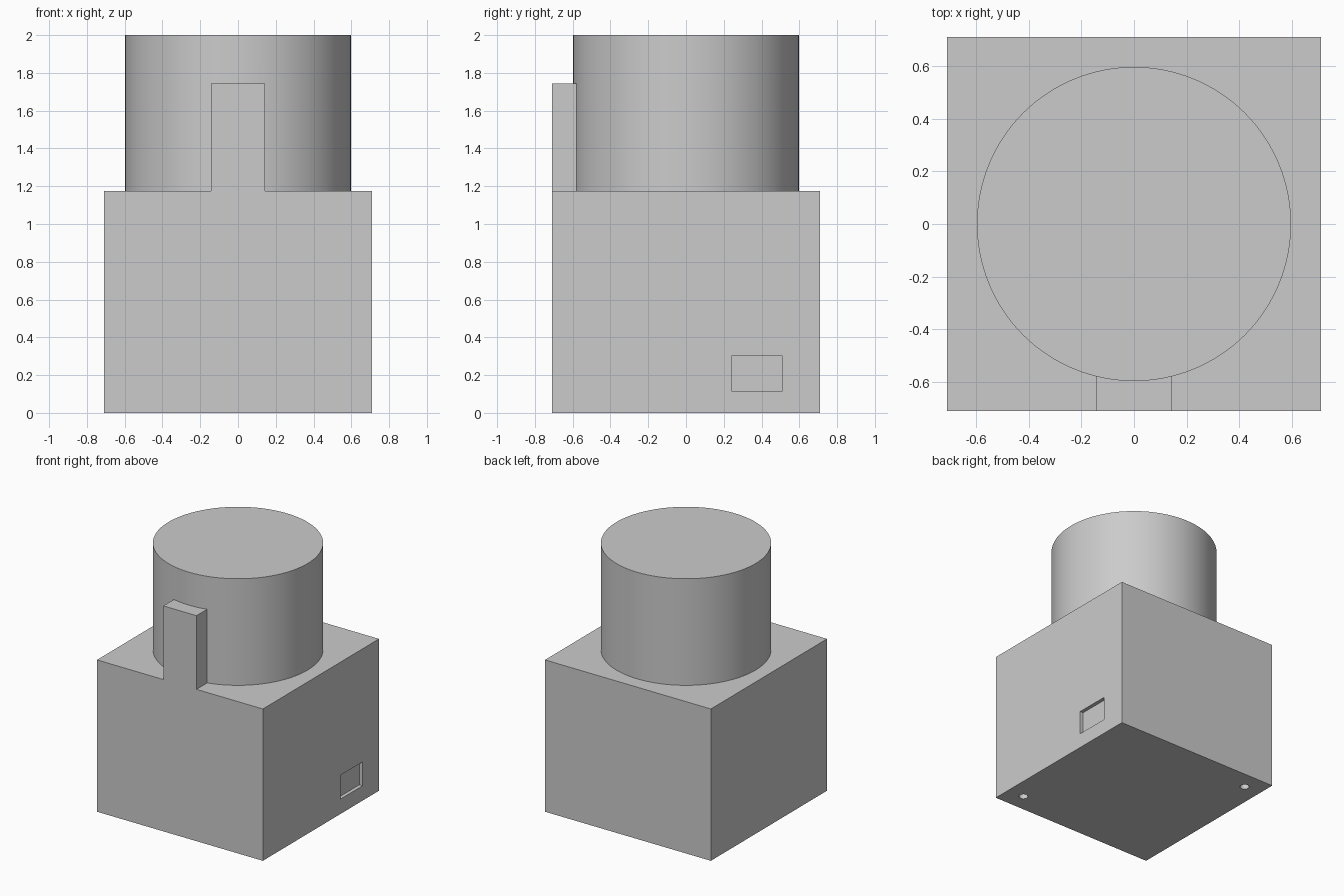
import bpy
import math

if "Cube" in bpy.data.objects:
    bpy.data.objects.remove(bpy.data.objects["Cube"], do_unlink=True)

HALF, DECK, TOP = 0.71, 1.175, 2.0

grey = bpy.data.materials.new("plain_grey")
grey.use_nodes = True
colour = (0.6, 0.6, 0.6, 1)
grey.diffuse_color = colour
grey.node_tree.nodes["Principled BSDF"].inputs["Base Color"].default_value = colour


def finish(name):
    obj = bpy.context.object
    obj.name = name
    obj.data.materials.append(grey)
    bpy.ops.object.transform_apply(location=True, rotation=True, scale=True)
    return obj


def box(name, low, high):
    centre = [(a + b) / 2 for a, b in zip(low, high)]
    bpy.ops.mesh.primitive_cube_add(size=1, location=centre)
    bpy.context.object.scale = [b - a for a, b in zip(low, high)]
    return finish(name)


def cylinder(name, x, y, bottom, top, radius, sides):
    bpy.ops.mesh.primitive_cylinder_add(
        vertices=sides, radius=radius, depth=top - bottom,
        location=(x, y, (bottom + top) / 2))
    return finish(name)


def combine(target, tool, operation):
    mod = target.modifiers.new(operation.title(), "BOOLEAN")
    mod.operation = operation
    mod.solver = "EXACT"
    mod.object = tool
    bpy.context.view_layer.objects.active = target
    bpy.ops.object.modifier_apply(modifier=mod.name)
    bpy.data.objects.remove(tool, do_unlink=True)


# Square housing with the round drum and the front post rising from it
housing = box("housing", (-HALF, -HALF, 0), (HALF, HALF, DECK))
drum = cylinder("drum", 0, 0, DECK - 0.2, TOP, 0.597, 128)
post = box("front_post", (-0.142, -HALF, DECK - 0.1), (0.142, -0.5, 1.745))
combine(housing, drum, "UNION")
combine(housing, post, "UNION")

# Shallow rectangular socket in the left side
socket = box("socket_cutter", (HALF - 0.028, 0.24, 0.115), (HALF + 0.1, 0.51, 0.3))
combine(housing, socket, "DIFFERENCE")

# Two screw holes in opposite corners of the underside
for side in (1, -1):
    hole = cylinder("hole_cutter", side * 0.568, -side * 0.568, -0.1, 0.2, 0.033, 32)
    combine(housing, hole, "DIFFERENCE")

# Smooth round walls, sharp corners
bpy.ops.object.select_all(action="DESELECT")
housing.select_set(True)
bpy.context.view_layer.objects.active = housing
bpy.ops.object.shade_smooth_by_angle(angle=math.radians(30))
